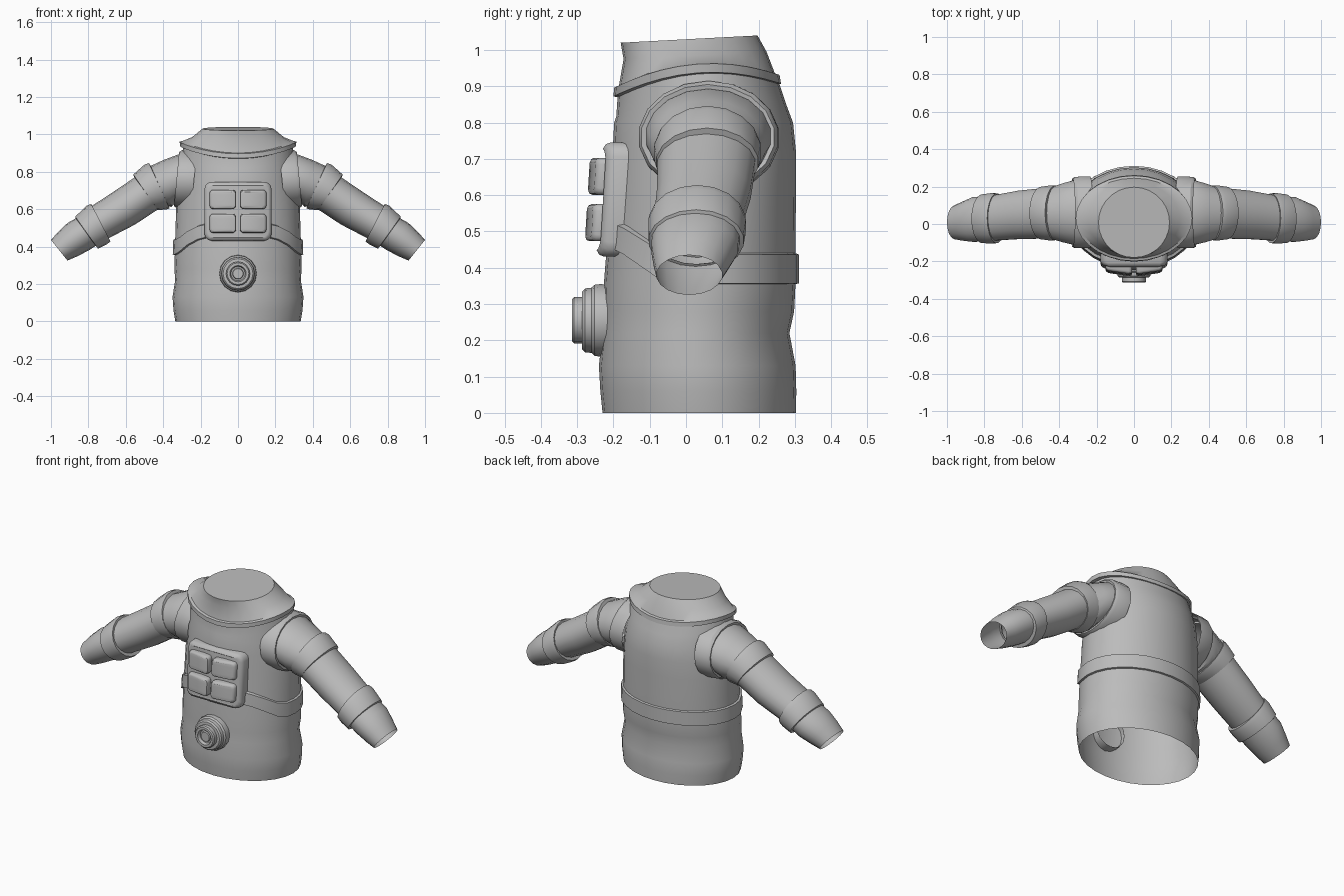
import bpy, bmesh, math
from mathutils import Vector

if "Cube" in bpy.data.objects:
    bpy.data.objects.remove(bpy.data.objects["Cube"])

grey = bpy.data.materials.new("suit grey")
grey.diffuse_color = (0.5, 0.5, 0.5, 1)
grey.use_nodes = True
grey.node_tree.nodes["Principled BSDF"].inputs["Base Color"].default_value = grey.diffuse_color


def finish(bm, name, angle=32):
    bmesh.ops.recalc_face_normals(bm, faces=bm.faces)
    me = bpy.data.meshes.new(name)
    bm.to_mesh(me)
    bm.free()
    me.materials.append(grey)
    ob = bpy.data.objects.new(name, me)
    bpy.context.collection.objects.link(ob)
    bpy.ops.object.select_all(action='DESELECT')
    ob.select_set(True)
    bpy.context.view_layer.objects.active = ob
    bpy.ops.object.shade_smooth_by_angle(angle=math.radians(angle))
    return ob


def loft(name, rings, cap_end=False):
    """Skin a list of equal-length point rings."""
    bm = bmesh.new()
    rows = [[bm.verts.new(p) for p in r] for r in rings]
    n = len(rows[0])
    for a, b in zip(rows, rows[1:]):
        for i in range(n):
            j = (i + 1) % n
            bm.faces.new((a[i], a[j], b[j], b[i]))
    if cap_end:
        bm.faces.new(rows[-1])
    return finish(bm, name)


def body_ring(z, hx, y0, y1, n=28):
    """Oval around the body; z is a height or a function of sin(angle), -1 = front."""
    pts = []
    for i in range(n):
        a = 2 * math.pi * i / n
        c, s = math.cos(a), math.sin(a)
        h = z(s) if callable(z) else z
        pts.append((hx * c, (y0 + y1) / 2 + (y1 - y0) / 2 * s, h))
    return pts


def collar_z(dz):
    return lambda s: 0.943 + dz + 0.0175 * s - 0.0475 * s * s


def belt_z(low, high):
    def f(s):
        t = min(1, max(0, (-s - 0.35) / 0.52))
        return low + (high - low) * t
    return f


# Torso, open at the hem
loft("torso", [body_ring(*r) for r in (
    (0, .335, -.23, .303), (.06, .345, -.236, .304), (.13, .35, -.24, .302),
    (.22, .336, -.23, .285), (.28, .34, -.228, .298), (.36, .338, -.226, .302),
    (.5, .334, -.215, .302), (.62, .33, -.207, .303), (.72, .322, -.202, .303),
    (.8, .312, -.198, .295), (collar_z(-.06), .3, -.192, .275),
    (collar_z(0), .29, -.188, .255))])

# Collar with a raised hem, closed at the neck
loft("collar", [body_ring(*r) for r in (
    (collar_z(-.01), .285, -.18, .25), (collar_z(-.006), .31, -.2, .262),
    (collar_z(.018), .312, -.198, .258), (collar_z(.022), .295, -.185, .245),
    (lambda s: .985 + .01 * s, .245, -.172, .222),
    (lambda s: 1.03 + .01 * s, .19, -.18, .197))], cap_end=True)

# Belt, dipping behind the chest panel
loft("belt", [body_ring(*r) for r in (
    (belt_z(.353, .45), .33, -.215, .295), (belt_z(.357, .455), .349, -.234, .311),
    (belt_z(.436, .523), .346, -.23, .311), (belt_z(.443, .53), .328, -.21, .295))])


def sleeve_ring(tx, tz, bx, bz, y0, y1, side, n=18):
    """Oval between a top point and a bottom point of the sleeve outline."""
    pts = []
    for i in range(n):
        a = 2 * math.pi * i / n
        t = (1 + math.cos(a)) / 2
        pts.append((side * (bx + (tx - bx) * t),
                    (y0 + y1) / 2 + (y1 - y0) / 2 * math.sin(a),
                    bz + (tz - bz) * t))
    return pts


SLEEVE = {
    "shoulder_ring": [(.22, .915, .25, .6, -.13, .258), (.3, .915, .325, .605, -.132, .255),
                      (.315, .905, .342, .615, -.125, .245), (.31, .88, .335, .64, -.1, .225)],
    "upper_sleeve": [(.24, .89, .28, .64, -.11, .235), (.318, .893, .338, .63, -.112, .235),
                     (.4, .862, .355, .612, -.1, .22), (.48, .825, .375, .615, -.083, .2)],
    "elbow_band": [(.46, .82, .38, .64, -.07, .185), (.476, .846, .366, .604, -.088, .207),
                   (.5, .838, .385, .598, -.09, .208), (.56, .785, .428, .595, -.083, .2),
                   (.55, .76, .44, .612, -.065, .18)],
    "forearm": [(.53, .785, .41, .61, -.08, .195), (.67, .69, .55, .518, -.082, .18),
                (.8, .605, .69, .445, -.09, .155)],
    "wrist_band": [(.775, .6, .7, .46, -.085, .145), (.785, .628, .682, .428, -.103, .165),
                   (.81, .618, .7, .412, -.106, .167), (.87, .56, .748, .388, -.104, .16),
                   (.865, .535, .765, .41, -.08, .14)],
    "cuff": [(.85, .56, .75, .41, -.095, .15), (.91, .527, .8, .378, -.097, .145),
             (.96, .48, .865, .345, -.09, .12), (1.0, .435, .912, .325, -.082, .1)],
}
for side, word in ((1, "right"), (-1, "left")):
    for part, rows in SLEEVE.items():
        loft(f"{part}_{word}", [sleeve_ring(*r, side) for r in rows])


def panel(name, cx, cz, w, h, y_front, y_back, corner, bevel):
    """Rounded slab curved around the chest and leaning with it."""
    bm = bmesh.new()
    pts = []
    for qx, qz, start in ((1, 1, 0), (-1, 1, 90), (-1, -1, 180), (1, -1, 270)):
        for k in range(4):
            a = math.radians(start + 30 * k)
            pts.append((qx * (w / 2 - corner) + corner * math.cos(a),
                        qz * (h / 2 - corner) + corner * math.sin(a)))

    def row(y, inset):
        fx, fz = 1 - 2 * inset / w, 1 - 2 * inset / h
        out = []
        for px, pz in pts:
            x, z = cx + px * fx, cz + pz * fz
            out.append(bm.verts.new((x, y + 0.9 * x * x - 0.06 * (z - .59), z)))
        return out
    # lean is reversed so that the lower edge sits further forward
    rows = [row(y_back, 0), row(y_front + bevel, 0),
            row(y_front + bevel * .3, bevel * .3), row(y_front, bevel)]
    for a, b in zip(rows, rows[1:]):
        for i in range(len(a)):
            j = (i + 1) % len(a)
            bm.faces.new((a[i], a[j], b[j], b[i]))
    for r in (rows[0], rows[-1]):
        # strips across the slab follow its curve
        n = len(r)
        for i in range(n // 2 - 1):
            q = [r[(4 + i) % n], r[(5 + i) % n], r[(2 - i) % n], r[(3 - i) % n]]
            bm.faces.new(q)
    for v in bm.verts:
        v.co.y += 0.12 * (v.co.z - .59)
    return finish(bm, name, 40)


# Chest panel with four raised buttons
panel("chest_panel", 0, .588, .36, .315, -.252, -.19, .04, .018)
for sx in (-1, 1):
    panel("upper_button", sx * .081, .652, .142, .102, -.272, -.235, .018, .012)
    panel("lower_button", sx * .081, .524, .142, .102, -.272, -.235, .018, .012)

# Round valve on the belly, turned profile of (radius, y)
VALVE = [(.095, -.19), (.1, -.235), (.098, -.252), (.09, -.26), (.088, -.278), (.08, -.286),
         (.064, -.287), (.064, -.308), (.058, -.314), (.044, -.314), (.038, -.297),
         (.03, -.297), (.027, -.306), (.02, -.306)]
loft("belly_valve", [[(r * math.cos(math.pi * i / 8), y, .255 + r * math.sin(math.pi * i / 8))
                      for i in range(16)] for r, y in VALVE], cap_end=True)
